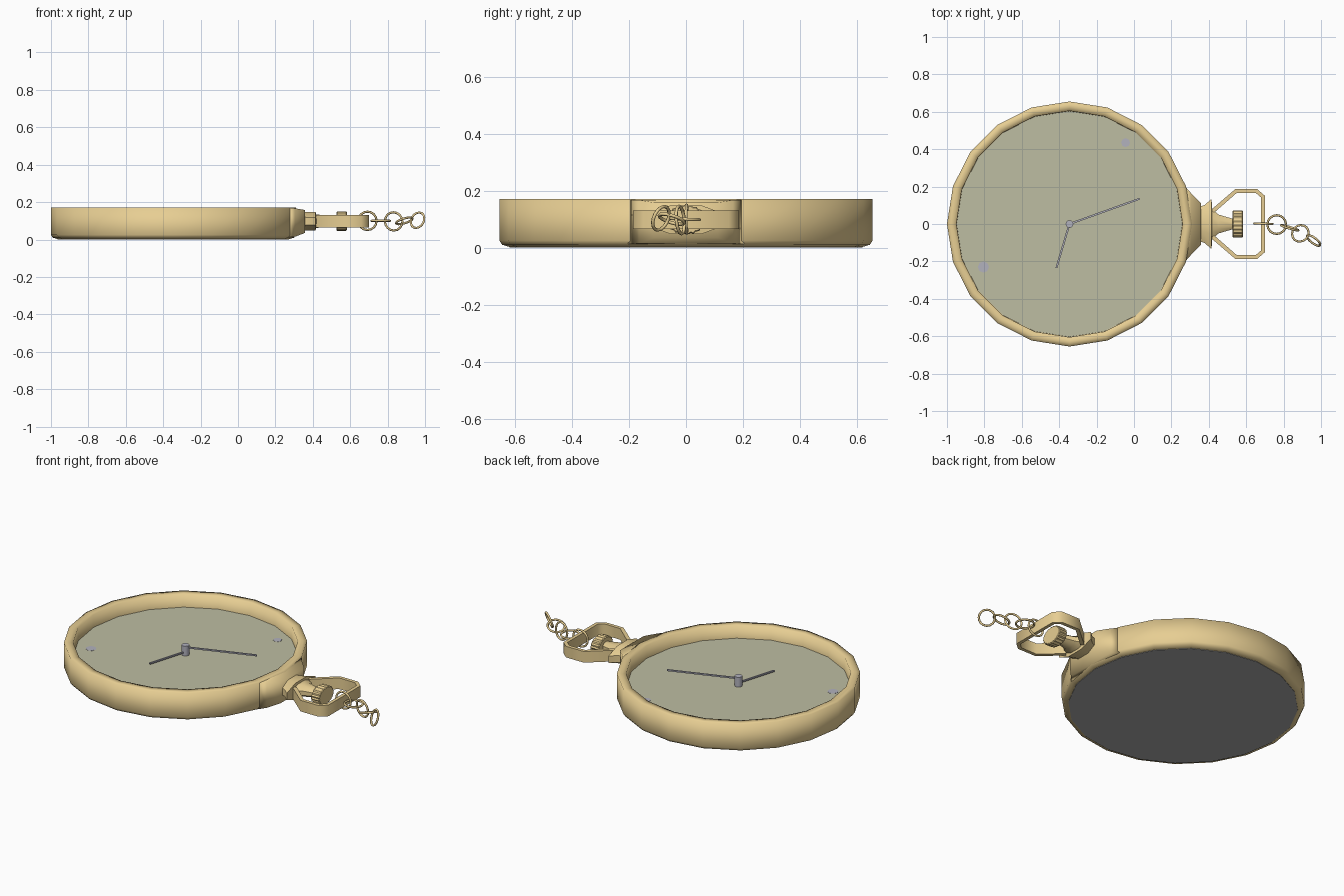
import bpy, bmesh, math
from mathutils import Vector

if "Cube" in bpy.data.objects:
    bpy.data.objects.remove(bpy.data.objects["Cube"])

def mat(name, rgb):
    m = bpy.data.materials.new(name)
    lin = [((c / 255 + 0.055) / 1.055) ** 2.4 for c in rgb]
    m.diffuse_color = (*lin, 1)
    m.use_nodes = True
    m.node_tree.nodes["Principled BSDF"].inputs["Base Color"].default_value = m.diffuse_color
    return m

GOLD = mat("gold", (231, 206, 147))
DIAL = mat("dial_olive", (190, 189, 162))
STEEL = mat("steel", (178, 178, 190))
BACK = mat("back_grey", (171, 171, 171))
CX, MID = -0.345, 0.098

def finish(name, bm, material, smooth=None):
    bmesh.ops.recalc_face_normals(bm, faces=bm.faces)
    me = bpy.data.meshes.new(name)
    bm.to_mesh(me)
    bm.free()
    me.materials.append(material)
    ob = bpy.data.objects.new(name, me)
    bpy.context.collection.objects.link(ob)
    if smooth:
        bpy.context.view_layer.objects.active = ob
        ob.select_set(True)
        bpy.ops.object.shade_smooth_by_angle(angle=math.radians(smooth))
        ob.select_set(False)
    return ob

def loft(name, rings, material, caps=True, closed=False, smooth=None):
    """Skin a list of equal-length point rings."""
    bm = bmesh.new()
    vs = [[bm.verts.new(p) for p in r] for r in rings]
    n = len(vs[0])
    pairs = list(zip(vs, vs[1:])) + ([(vs[-1], vs[0])] if closed else [])
    for a, b in pairs:
        for i in range(n):
            j = (i + 1) % n
            bm.faces.new((a[i], a[j], b[j], b[i]))
    if caps and not closed:
        bm.faces.new(vs[0])
        bm.faces.new(vs[-1])
    return finish(name, bm, material, smooth)

def circle(r, z, n=20, cx=CX, cy=0):
    return [(cx + r * math.cos(2 * math.pi * i / n), cy + r * math.sin(2 * math.pi * i / n), z)
            for i in range(n)]

def oval_x(x, ry, rz, n=8, rib=0):
    """Oval section across the x axis; rib shrinks every second point."""
    out = []
    for i in range(n):
        a = 2 * math.pi * (i + 0.5) / n
        k = 1 - rib * (i % 2)
        out.append((x, ry * k * math.cos(a), MID + rz * k * math.sin(a)))
    return out

def box_x(x, y, z0, z1):
    return [(x, -y, z0), (x, y, z0), (x, y, z1), (x, -y, z1)]

# 20-sided case, softly shaded over the rim
profile = [(0.595, 0.004), (0.618, 0.002), (0.645, 0.01), (0.655, 0.025), (0.655, 0.17),
           (0.63, 0.171), (0.605, 0.17), (0.603, 0.08)]
loft("case", [circle(r, z) for r, z in profile], GOLD, caps=False, smooth=120)

# Back plate and dial
loft("back_plate", [circle(0.619, 0), circle(0.619, 0.006)], BACK)
loft("dial", [circle(0.604, 0.085), circle(0.604, 0.095)], DIAL)
for n, (x, y, r) in enumerate([(-0.805, -0.23, 0.03), (-0.045, 0.435, 0.024)]):
    loft(f"dial_spot_{n + 1}", [circle(r, 0.093, 8, x, y), circle(r, 0.096, 8, x, y)], STEEL)

# Centre pin and hands
loft("centre_pin", [circle(0.021, 0.088, 10), circle(0.021, 0.153, 10)], STEEL, smooth=40)

def hand(name, tip, z, w=0.005):
    d = Vector((tip[0] - CX, tip[1], 0))
    s = Vector((-d.y, d.x, 0)).normalized() * w
    a = Vector((CX, 0, z))
    up = Vector((0, 0, 0.008))
    loft(name, [[p - s, p + s, p + s + up, p - s + up] for p in (a, a + d)], STEEL)

hand("minute_hand", (0.03, 0.135), 0.134)
hand("hour_hand", (-0.415, -0.235), 0.108)

# Shoulder growing out of the case, then collar and stem
loft("shoulder", [box_x(0.272, 0.203, 0.012, 0.168), box_x(0.305, 0.165, 0.015, 0.167),
                  box_x(0.357, 0.112, 0.035, 0.158)], GOLD, smooth=120)
loft("collar", [oval_x(0.35, 0.1, 0.053), oval_x(0.375, 0.108, 0.053), oval_x(0.415, 0.145, 0.054),
                oval_x(0.417, 0.09, 0.04), oval_x(0.45, 0.055, 0.035), oval_x(0.53, 0.03, 0.025)],
     GOLD, smooth=50)

# Ribbed crown
loft("crown", [oval_x(0.527, 0.068, 0.048, 40, 0.07), oval_x(0.531, 0.072, 0.052, 40, 0.07),
               oval_x(0.578, 0.072, 0.052, 40, 0.07), oval_x(0.582, 0.068, 0.048, 40, 0.07)], GOLD)

# Bow: flat bar bent through an octagon-like path
half = [(0.42, 0.068), (0.545, 0.176), (0.655, 0.176), (0.69, 0.146)]
path = [Vector((x, y, 0)) for x, y in half] + [Vector((x, -y, 0)) for x, y in reversed(half)]
rings = []
for i, p in enumerate(path):
    a = (p - path[i - 1]).normalized() if i else None
    b = (path[i + 1] - p).normalized() if i < len(path) - 1 else None
    t = ((a or b) + (b or a)).normalized()
    s = Vector((-t.y, t.x, 0)) * 0.011
    lo, hi = Vector((0, 0, 0.065)), Vector((0, 0, 0.131))
    rings.append([p - s + lo, p + s + lo, p + s + hi, p - s + hi])
loft("bow", rings, GOLD, smooth=60)

# Chain of round links; each link: centre, radius, ring normal
links = [((0.692, 0.002, 0.1), 0.049, (0.03, 1, 0)),
         ((0.763, -0.003, 0.1), 0.05, (0, 0.04, 1)),
         ((0.832, -0.02, 0.097), 0.049, (0.3, 1, 0.1)),
         ((0.889, -0.05, 0.1), 0.046, (-0.3, 0.3, 1)),
         ((0.96, -0.088, 0.103), 0.044, (0.6, 0.8, -0.35))]
for k, (c, R, nrm) in enumerate(links):
    rot = Vector(nrm).to_track_quat('Z', 'Y').to_matrix()
    rings = []
    for i in range(16):
        a = 2 * math.pi * i / 16
        rad = Vector((math.cos(a), math.sin(a), 0))
        rings.append([Vector(c) + rot @ (rad * (R + 0.006 * math.cos(b)) + Vector((0, 0, 0.006 * math.sin(b))))
                      for b in [2 * math.pi * j / 6 for j in range(6)]])
    loft(f"chain_link_{k + 1}", rings, GOLD, closed=True, smooth=70)
